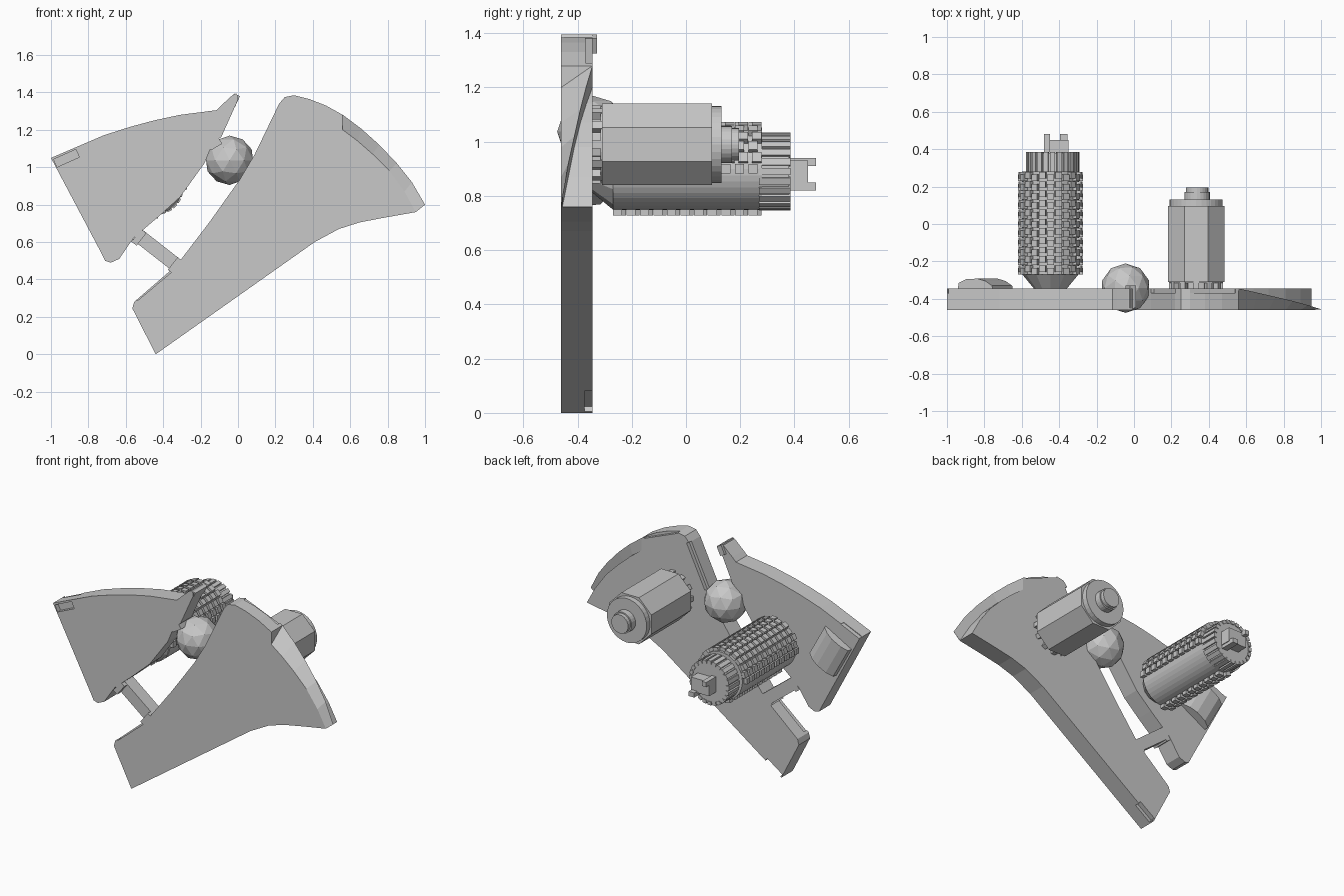
import bpy, bmesh, math
from mathutils import Vector, Matrix

cube = bpy.data.objects.get("Cube")
if cube:
    bpy.data.objects.remove(cube)

grey = bpy.data.materials.new("plain grey")
grey.use_nodes = True
grey.diffuse_color = (0.58, 0.58, 0.58, 1)
grey.node_tree.nodes["Principled BSDF"].inputs["Base Color"].default_value = (0.58, 0.58, 0.58, 1)

FRONT, BACK = -0.46, -0.345


def finish(name, bm):
    bmesh.ops.recalc_face_normals(bm, faces=bm.faces)
    me = bpy.data.meshes.new(name)
    bm.to_mesh(me)
    bm.free()
    me.materials.append(grey)
    ob = bpy.data.objects.new(name, me)
    bpy.context.collection.objects.link(ob)
    return ob


def prism(bm, outline, y0, y1):
    """Extrude an (x, z) outline from y0 to y1."""
    face = bm.faces.new([bm.verts.new((x, y0, z)) for x, z in outline])
    moved = bmesh.ops.extrude_face_region(bm, geom=[face])["geom"]
    for v in moved:
        if isinstance(v, bmesh.types.BMVert):
            v.co.y = y1


def box(bm, x, z, w, h, y0, y1, angle=0):
    """Box centred on (x, z), turned by angle degrees about y."""
    a = math.radians(angle)
    u, v = Vector((math.cos(a), math.sin(a))), Vector((-math.sin(a), math.cos(a)))
    c = Vector((x, z))
    prism(bm, [c + u * w * i / 2 + v * h * j / 2
               for i, j in ((-1, -1), (1, -1), (1, 1), (-1, 1))], y0, y1)


def drum(bm, x, z, r0, r1, y0, y1, n=32, turn=0):
    m = (Matrix.Translation((x, (y0 + y1) / 2, z)) @ Matrix.Rotation(math.radians(turn), 4, "Y")
         @ Matrix.Rotation(-math.pi / 2, 4, "X"))
    bmesh.ops.create_cone(bm, cap_ends=True, segments=n, radius1=r0, radius2=r1,
                          depth=y1 - y0, matrix=m)


def cut(target, name, x, z, w, h, y0, y1, angle):
    bm = bmesh.new()
    box(bm, x, z, w, h, y0, y1, angle)
    cutter = finish(name, bm)
    cutter.hide_render = True
    cutter.hide_viewport = True
    mod = target.modifiers.new(name, "BOOLEAN")
    mod.operation = "DIFFERENCE"
    mod.solver = "EXACT"
    mod.object = cutter


# Right-hand blade with its pointed arm
bm = bmesh.new()
prism(bm, [(-1, 1.05), (-.86, 1.11), (-.72, 1.17), (-.58, 1.215), (-.45, 1.25), (-.31, 1.28),
           (-.115, 1.305), (-.09, 1.33), (-.03, 1.385), (-.01, 1.395), (0, 1.38), (0, 1.36),
           (-.09, 1.16), (-.13, 1.14), (-.18, 1.02), (-.31, .84), (-.42, .74), (-.56, .62),
           (-.635, .51), (-.68, .49), (-.71, .5), (-.73, .54)], FRONT, BACK)
small_blade = finish("small_blade", bm)
cut(small_blade, "slot_cutter", -.917, 1.048, .13, .045, -.5, -.43, 24)
cut(small_blade, "edge_cutter", -.935, 1.09, .14, .03, -.372, -.3, 24)

bm = bmesh.new()
box(bm, -.018, 1.36, .035, .06, -.45, -.328, -25)
box(bm, -.125, 1.125, .07, .04, FRONT, BACK, 30)
finish("arm_tip_and_hinge", bm)

# Large blade: flat plate plus an outer fin that slides from back to front
rim = [(.56, 1.2), (.64, 1.14), (.72, 1.07), (.81, .98), (.89, .87), (.95, .76)]
ridge = [(.56, 1.28), (.66, 1.205), (.755, 1.12), (.85, 1.02), (.93, .92), (1, .80)]
bm = bmesh.new()
prism(bm, [(-.44, 0), (-.565, .245), (-.555, .28), (-.37, .44), (-.31, .5), (-.15, .71),
           (.01, .935), (.09, 1.07), (.22, 1.34), (.25, 1.375), (.30, 1.385), (.38, 1.365),
           (.47, 1.33), (.56, 1.28)] + rim + [(.78, .73), (.65, .705), (.54, .67), (.41, .60)],
      FRONT, BACK)
large_blade = finish("large_blade", bm)
cut(large_blade, "corner_cutter", -.385, .05, .13, .025, -.375, -.3, 35)
cut(large_blade, "lip_cutter", -.455, .375, .24, .03, -.5, -.43, 40)
cut(large_blade, "inner_ledge_cutter", .15, 1.21, .30, .05, -.37, -.3, 64.3)
cut(large_blade, "top_ledge_cutter", .43, 1.36, .26, .06, -.37, -.3, -22)

bm = bmesh.new()
rings = []
for i, (p, q) in enumerate(zip(rim, ridge)):
    y = BACK + (FRONT + .004 - BACK) * i / (len(rim) - 1)
    rings.append([bm.verts.new(c) for c in
                  ((p[0], FRONT, p[1]), (q[0], y, q[1]), (p[0], y, p[1]))])
for a, b in zip(rings, rings[1:]):
    for k in range(3):
        bm.faces.new((a[k], a[k - 1], b[k - 1], b[k]))
bm.faces.new(rings[0])
bm.faces.new(rings[-1])
finish("blade_fin", bm)

# Bar joining the blades, flush with their backs
bm = bmesh.new()
box(bm, -.43, .555, .28, .075, -.43, BACK, -38)
for x, z in ((-.53, .625), (-.335, .475)):
    box(bm, x, z, .035, .085, FRONT, BACK, -38)
finish("cross_bar", bm)

# Faceted ball
bm = bmesh.new()
bmesh.ops.create_icosphere(bm, subdivisions=2, radius=.132,
                           matrix=Matrix.Translation((-.045, -.343, 1.037)))
finish("pivot_ball", bm)

# Curved pad on the back of the small blade
bm = bmesh.new()
along, across = Vector((.48, 0, -.87)), Vector((.87, 0, .48))
start = Vector((-.855, BACK - .005, 1.01))
pad = [(-.10, 0), (-.095, .035), (-.05, .055), (.02, .058), (.07, .045), (.11, .02), (.115, 0)]
f = bm.faces.new([bm.verts.new(start + across * s + Vector((0, h, 0))) for s, h in pad])
ext = bmesh.ops.extrude_face_region(bm, geom=[f])["geom"]
bmesh.ops.translate(bm, vec=along * .225,
                    verts=[v for v in ext if isinstance(v, bmesh.types.BMVert)])
finish("back_pad", bm)

# Smooth motor-like drum with flat side panels
cx, cz = .332, .99
bm = bmesh.new()
drum(bm, cx, cz, .142, .142, -.315, .13)
drum(bm, cx + .005, cz, .068, .068, .13, .17, 24)
drum(bm, cx + .005, cz, .06, .06, .17, .195, 24)
drum(bm, cx, cz, .163, .163, -.31, .095, 8, 22.5)
for k in range(12):
    a = math.tau * k / 12
    box(bm, cx + .13 * math.cos(a), cz + .13 * math.sin(a), .03, .03, BACK - .01, -.3,
        math.degrees(a))
drum(bm, cx, cz, .1, .1, BACK - .01, -.31, 16)
finish("side_drum", bm)

# Studded roller: core, ribbed neck, tapered base
cx, cz = -.447, .9
nx, nz = cx + .012, cz - .01
bm = bmesh.new()
drum(bm, cx, cz, .152, .152, -.27, .28, 40)
drum(bm, cx, cz, .08, .15, BACK - .01, -.27, 12)
drum(bm, nx, nz, .134, .134, .28, .38, 40)
for k in range(24):
    a = math.tau * k / 24
    box(bm, nx + .132 * math.cos(a), nz + .132 * math.sin(a), .022, .026, .27, .385,
        math.degrees(a))
finish("roller_core", bm)

# Two-pronged fork on the roller's end
bm = bmesh.new()
box(bm, -.415, .885, .13, .09, .38, .45)
box(bm, -.465, .925, .03, .03, .38, .48)
box(bm, -.375, .835, .04, .03, .38, .48)
finish("roller_fork", bm)

# Staggered studs, leaving part of the underside bare
bm = bmesh.new()
rows, columns = 11, 24
for c in range(columns):
    deg = 360 * c / columns
    if not (deg <= 190 or 255 <= deg <= 275):
        continue
    a = math.radians(deg)
    for r in range(rows):
        y = -.27 + .05 * r + (.014 if c % 2 else 0)
        box(bm, cx + .158 * math.cos(a), cz + .158 * math.sin(a), .03, .036, y, y + .034, deg)
finish("roller_studs", bm)
